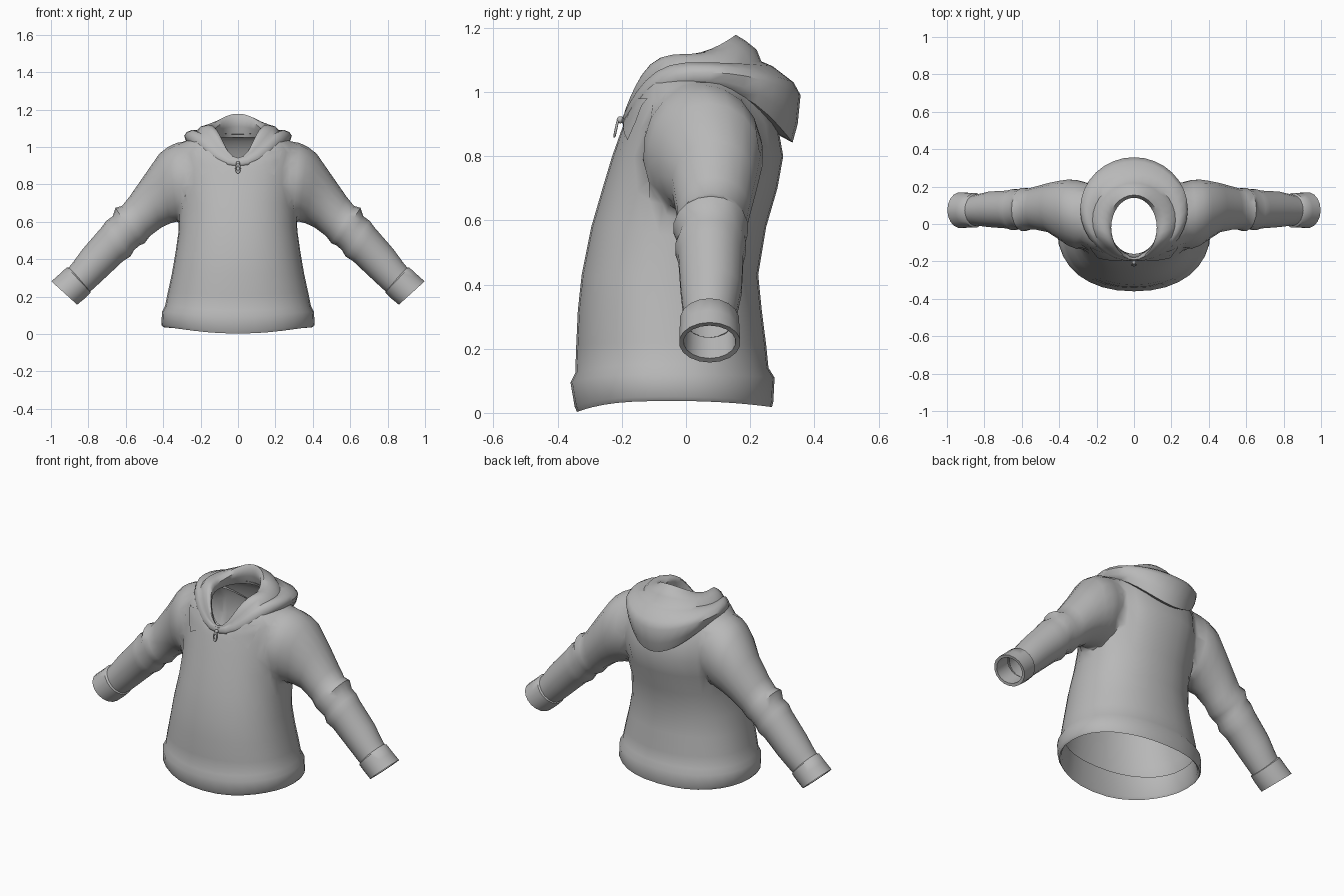
import bpy, bmesh, math
from mathutils import Vector

if "Cube" in bpy.data.objects:
    bpy.data.objects.remove(bpy.data.objects["Cube"])

cloth = bpy.data.materials.new("grey cloth")
cloth.use_nodes = True
GREY = (0.48, 0.48, 0.48, 1)
cloth.diffuse_color = GREY
cloth.node_tree.nodes["Principled BSDF"].inputs["Base Color"].default_value = GREY


def finish(bm, name, slots=1):
    """Turn a bmesh into a smooth shaded object."""
    bmesh.ops.recalc_face_normals(bm, faces=bm.faces)
    mesh = bpy.data.meshes.new(name)
    bm.to_mesh(mesh)
    bm.free()
    for _ in range(slots):
        mesh.materials.append(cloth)
    mesh.shade_smooth()
    mesh.set_sharp_from_angle(angle=math.radians(50))
    ob = bpy.data.objects.new(name, mesh)
    bpy.context.collection.objects.link(ob)
    return ob


def loft(name, rings, caps=False):
    """Skin a list of closed rings; caps are tagged with slot 1."""
    bm = bmesh.new()
    rows = [[bm.verts.new(p) for p in ring] for ring in rings]
    n = len(rows[0])
    for a, b in zip(rows, rows[1:]):
        for i in range(n):
            j = (i + 1) % n
            bm.faces.new((a[i], a[j], b[j], b[i]))
    if caps:
        for row in (rows[0], rows[-1]):
            bm.faces.new(row).material_index = 1
    return finish(bm, name, 2 if caps else 1)


def body_ring(w, front, back, zf, zs, zb, n=32, power=2.2, dip=3, point=2):
    """Horizontal ring whose height differs at front, side and back."""
    pts = []
    for i in range(n):
        t = 2 * math.pi * i / n
        s, c = math.sin(t), math.cos(t)
        x = w * math.copysign(abs(s) ** (2 / power), s)
        y = (front + back) / 2 + (back - front) / 2 * math.copysign(abs(c) ** (2 / power), c)
        z = zs + (zb - zs) * c ** point if c > 0 else zs + (zf - zs) * (-c) ** dip
        pts.append((x, y, z))
    return pts


def arm_ring(side, tx, tz, bx, bz, front, back, n=18):
    """Sleeve ring spanned by its top point, bottom point and depth."""
    pts = []
    for i in range(n):
        t = 2 * math.pi * i / n
        k = (1 + math.cos(t)) / 2
        y = (front + back) / 2 + (back - front) / 2 * math.sin(t)
        pts.append((side * (bx + (tx - bx) * k), y, bz + (tz - bz) * k))
    return pts


# Torso with the hem band
torso = loft("torso", [body_ring(*r) for r in (
    (.375, -.315, .24, .15, .15, .15),
    (.39, -.33, .255, .02, .05, .035),
    (.40, -.34, .268, .003, .037, .018),
    (.41, -.347, .272, .02, .05, .035),
    (.406, -.36, .276, .095, .12, .11),
    (.39, -.345, .257, .125, .15, .14),
    (.376, -.342, .25, .21, .22, .21),
    (.354, -.337, .236, .32, .32, .32),
    (.335, -.325, .225, .43, .43, .43),
    (.316, -.295, .25, .58, .58, .58),
    (.315, -.26, .285, .70, .70, .70),
    (.33, -.23, .303, .80, .80, .80),
    (.335, -.205, .285, .87, .90, .90),
    (.32, -.19, .25, .91, .98, .98),
    (.27, -.18, .22, .925, 1.045, 1.03),
    (.20, -.17, .18, .93, 1.065, 1.06),
    (.13, -.16, .15, .93, 1.075, 1.07))], caps=True)

# Sleeves with elbow folds, joined to the torso
SLEEVE = (
    (.20, 1.02, .22, .70, -.10, .20),
    (.33, 1.036, .29, .60, -.15, .25),
    (.375, 1.015, .32, .595, -.13, .25),
    (.42, .965, .355, .59, -.095, .242),
    (.50, .85, .41, .57, -.045, .22),
    (.58, .735, .47, .525, -.03, .20),
    (.62, .685, .50, .485, -.03, .19),
    (.655, .675, .525, .475, -.04, .195),
    (.67, .63, .555, .45, -.025, .185),
    (.705, .605, .575, .415, -.035, .188),
    (.73, .57, .615, .39, -.025, .18),
    (.83, .455, .70, .31, -.018, .175),
    (.885, .38, .77, .245, -.01, .16),
    (.91, .35, .80, .22, -.008, .155))
for side in (1, -1):
    sleeve = loft("sleeve", [arm_ring(side, *r) for r in SLEEVE], caps=True)
    join = torso.modifiers.new("join sleeve", "BOOLEAN")
    join.operation = "UNION"
    join.solver = "EXACT"
    join.object = sleeve
    bpy.context.view_layer.update()
    joined = bpy.data.meshes.new_from_object(
        torso.evaluated_get(bpy.context.evaluated_depsgraph_get()))
    torso.modifiers.clear()
    torso.data = joined
    bpy.data.objects.remove(sleeve)

# Open the neck, hem and wrists, and soften the armhole seams
bm = bmesh.new()
bm.from_mesh(torso.data)
bmesh.ops.delete(bm, geom=[f for f in bm.faces if f.material_index == 1], context="FACES")
bmesh.ops.remove_doubles(bm, verts=bm.verts, dist=.006)
seam = [v for v in bm.verts if .24 < abs(v.co.x) < .40 and .56 < v.co.z < 1.06]
for _ in range(3):
    bmesh.ops.smooth_vert(bm, verts=seam, factor=.4,
                          use_axis_x=True, use_axis_y=True, use_axis_z=True)
bpy.data.objects.remove(torso)
torso = finish(bm, "torso_and_sleeves")

# Turned cuffs
for side, label in ((1, "left"), (-1, "right")):
    loft(label + "_cuff", [arm_ring(side, *r) for r in (
        (.895, .355, .795, .235, -.005, .15),
        (.915, .357, .787, .222, -.02, .166),
        (.955, .32, .82, .19, -.021, .168),
        (.998, .282, .86, .157, -.022, .17),
        (.985, .272, .872, .17, -.008, .155),
        (.91, .34, .80, .235, -.003, .15))])

# Lowered hood: inner collar, rolled rim, hanging back
loft("hood", [body_ring(*r, power=2) for r in (
    (.135, -.16, .165, .915, 1.05, 1.05),
    (.122, -.178, .145, .92, 1.08, 1.11),
    (.122, -.184, .14, .932, 1.10, 1.155),
    (.14, -.188, .155, .94, 1.115, 1.178),
    (.165, -.19, .185, .942, 1.118, 1.16),
    (.20, -.191, .22, .938, 1.11, 1.132),
    (.222, -.193, .235, .93, 1.085, 1.095),
    (.245, -.194, .27, .93, 1.092, 1.08),
    (.275, -.198, .335, .922, 1.08, 1.03),
    (.288, -.20, .357, .91, 1.06, .99),
    (.28, -.198, .348, .90, 1.035, .90),
    (.265, -.19, .332, .895, 1.015, .842),
    (.23, -.175, .28, .90, 1.01, .87))])

# Thin collar points lying on the chest
for side, label in ((1, "left"), (-1, "right")):
    bm = bmesh.new()
    corners = [bm.verts.new((side * x, -.22, z))
               for x, z in ((.03, .925), (.195, .85), (.235, .98), (.13, .98))]
    bm.faces.new(corners)
    bmesh.ops.subdivide_edges(bm, edges=bm.edges, cuts=6, use_grid_fill=True)
    for v in bm.verts:
        hit, where, normal, _ = torso.ray_cast(Vector((v.co.x, -1, v.co.z)), Vector((0, 1, 0)))
        if hit:
            v.co.y = where.y - .006
    finish(bm, label + "_collar_point")

# Zip pull: a slim loop under the neckline
bpy.ops.mesh.primitive_torus_add(major_radius=.011, minor_radius=.004, major_segments=16,
                                 minor_segments=8, location=(0, -.218, .885),
                                 rotation=(math.radians(78), 0, 0))
pull = bpy.context.object
pull.name = "zip_pull"
pull.scale.y = 1.9
bpy.ops.mesh.primitive_uv_sphere_add(segments=12, ring_count=8, radius=.011,
                                     location=(0, -.205, .913))
slider = bpy.context.object
slider.name = "zip_slider"
for ob in (pull, slider):
    ob.data.materials.append(cloth)
    ob.data.shade_smooth()
